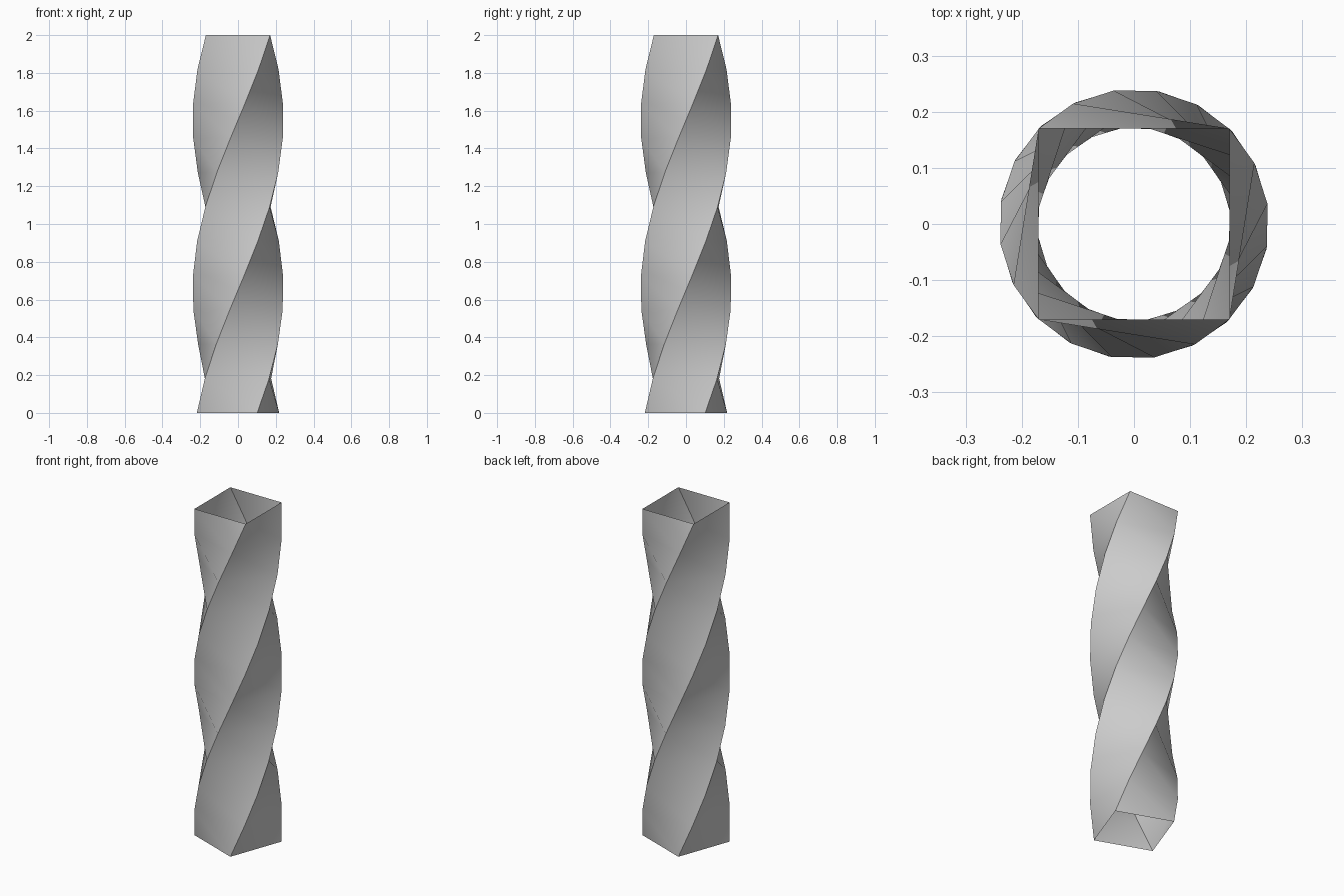
import bpy, bmesh
from math import radians, cos, sin

if "Cube" in bpy.data.objects:
    bpy.data.objects.remove(bpy.data.objects["Cube"])

HEIGHT, RADIUS, STEPS, TWIST = 2.0, 0.2405, 11, 200.0

# Open square tube, twisted from the axis-aligned top down to the base
bm = bmesh.new()
rings = []
for k in range(STEPS + 1):
    t = k / STEPS
    angles = [radians(45 + 90 * j - TWIST * t) for j in range(4)]
    rings.append([bm.verts.new((RADIUS * cos(a), RADIUS * sin(a), HEIGHT * (1 - t)))
                  for a in angles])

# Each twisted panel is split along its short (outward) diagonal
for upper, lower in zip(rings, rings[1:]):
    for j in range(4):
        n = (j + 1) % 4
        bm.faces.new((upper[j], lower[j], lower[n]))
        bm.faces.new((upper[j], lower[n], upper[n]))
bm.normal_update()
if sum(f.normal.dot(f.calc_center_median() * 1.0) for f in bm.faces) < 0:
    bmesh.ops.reverse_faces(bm, faces=bm.faces[:])

mesh = bpy.data.meshes.new("twisted_column")
bm.to_mesh(mesh)
bm.free()
column = bpy.data.objects.new("twisted_column", mesh)
bpy.context.collection.objects.link(column)

# Smooth panels with crisp corner edges
bpy.context.view_layer.objects.active = column
column.select_set(True)
bpy.ops.object.shade_smooth_by_angle(angle=radians(40))
